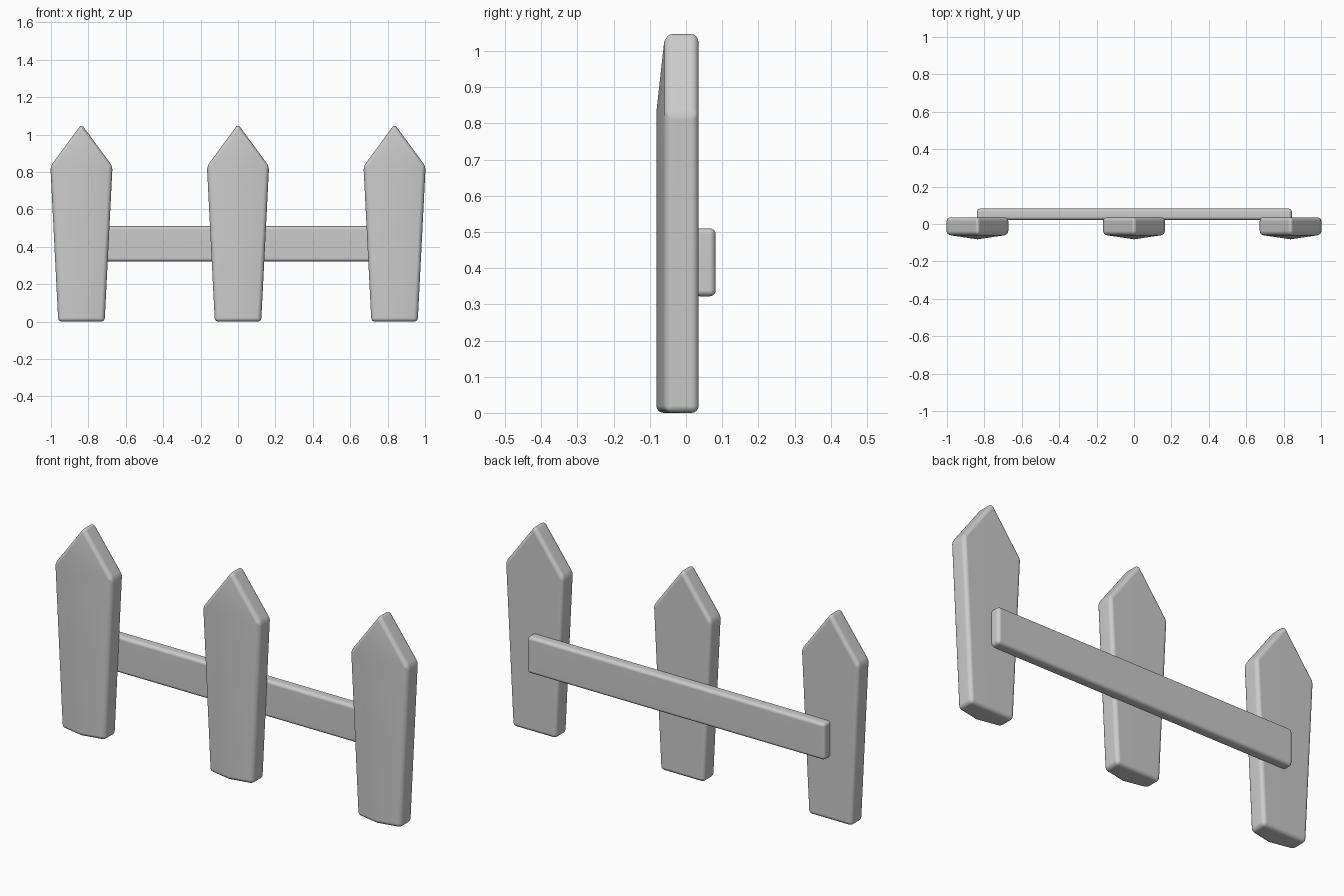
import bpy, bmesh

if "Cube" in bpy.data.objects:
    bpy.data.objects.remove(bpy.data.objects["Cube"])


def finish(name, bm, location, bevel):
    bmesh.ops.recalc_face_normals(bm, faces=bm.faces)
    mesh = bpy.data.meshes.new(name)
    bm.to_mesh(mesh)
    bm.free()
    ob = bpy.data.objects.new(name, mesh)
    bpy.context.collection.objects.link(ob)
    ob.location = location
    # Soft rounded edges
    mod = ob.modifiers.new("Bevel", 'BEVEL')
    mod.width = bevel
    mod.segments = 4
    mod.limit_method = 'ANGLE'
    mod.angle_limit = 0.6
    for p in mesh.polygons:
        p.use_smooth = True
    wn = ob.modifiers.new("Normals", 'WEIGHTED_NORMAL')
    wn.keep_sharp = True
    return ob


def picket(name, x):
    # Tapered pointed board with a shallow ridge down its front
    outline = [(-0.124, 0), (0, 0), (0.124, 0), (0.166, 0.83), (0, 1.056), (-0.166, 0.83)]
    back_y, side_y, ridge_y = 0.035, -0.057, -0.082
    bm = bmesh.new()
    front = [bm.verts.new((px, ridge_y if i == 1 else side_y, pz))
             for i, (px, pz) in enumerate(outline)]
    back = [bm.verts.new((px, back_y, pz)) for px, pz in outline]
    ridge_top = bm.verts.new((0, ridge_y, 0.83))
    bm.faces.new(back)
    for i in range(6):
        j = (i + 1) % 6
        bm.faces.new((front[i], front[j], back[j], back[i]))
    bl, bc, br, sr, apex, sl = front
    bm.faces.new((bl, bc, ridge_top, sl))
    bm.faces.new((bc, br, sr, ridge_top))
    bm.faces.new((ridge_top, sr, apex))
    bm.faces.new((ridge_top, apex, sl))
    return finish(name, bm, (x, 0, 0), 0.02)


# Three pickets
for name, x in (("picket_left", -0.837), ("picket_middle", 0), ("picket_right", 0.837)):
    picket(name, x)

# Horizontal rail behind the pickets
bm = bmesh.new()
bmesh.ops.create_cube(bm, size=1)
bmesh.ops.scale(bm, vec=(1.685, 0.06, 0.188), verts=bm.verts)
finish("rail", bm, (0.002, 0.052, 0.416), 0.017)
